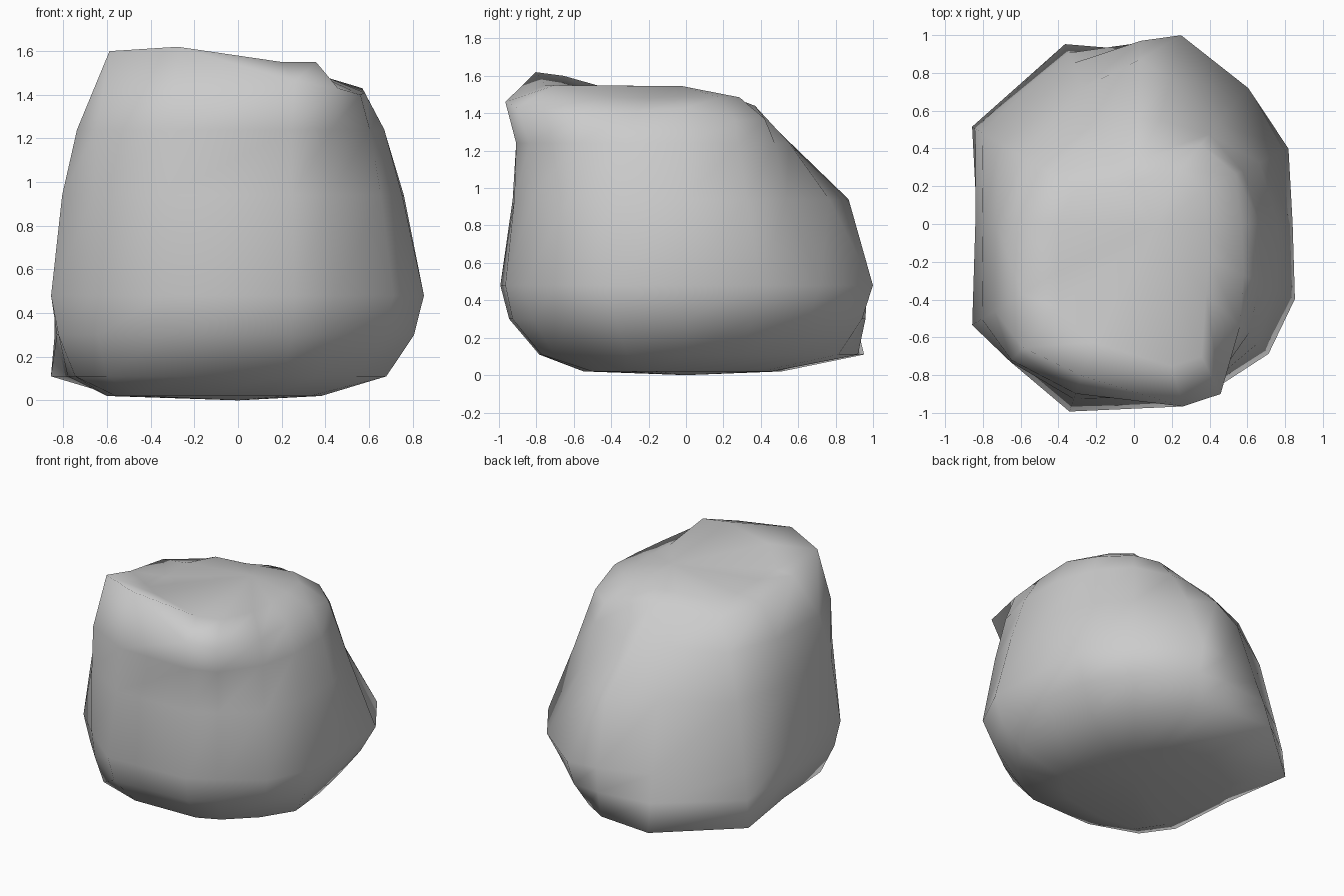
import bpy, bmesh
from math import radians, cos, sin

# Compass directions of the boulder's corners (counter-clockwise from +x)
ANGLES = [0, 26, 50, 76, 88, 111, 149, 180, 212, 228, 251, 285, 297, 316, 335]

# Horizontal rings: height, radius in each direction
RINGS = [
    (0.02, [.35, .33, .34, .41, .46, .55, .65, .60, .66, .68, .58, .52, .50, .46, .42]),
    (0.11, [.65, .66, .70, .84, .92, 1.02, 1.0, .78, .88, .90, .83, .80, .79, .76, .75]),
    (0.30, [.78, .81, .85, .97, .96, .97, .98, .83, .97, .96, 1.0, .96, .92, .92, .89]),
    (0.48, [.84, .91, .94, 1.03, .97, .91, .94, .84, 1.01, .98, 1.05, 1.0, .97, .99, .94]),
    (0.94, [.76, .74, .70, .79, .87, .77, .83, .80, .95, .98, .98, .95, .93, .91, .83]),
    (1.24, [.67, .64, .62, .57, .56, .55, .69, .73, .87, .97, .95, .94, .94, .84, .74]),
]
# Rim of the top: raised lip at the front left, jutting corner at the front right
RIM_R = [.57, .60, .55, .38, .34, .34, .53, .60, .70, .88, .85, 1.0, 1.01, .78, .64]
RIM_Z = [1.43, 1.36, 1.37, 1.44, 1.45, 1.43, 1.40, 1.46, 1.52, 1.60, 1.62, 1.46, 1.43, 1.40, 1.41]

bm = bmesh.new()


def ring(radii, heights):
    return [bm.verts.new((r * cos(radians(a)), r * sin(radians(a)), z))
            for a, r, z in zip(ANGLES, radii, heights)]


n = len(ANGLES)
loops = [ring(r, [z] * n) for z, r in RINGS]
loops.append(ring(RIM_R, RIM_Z))
# Shoulder inside the rim: high ridge along the front, shallow dip elsewhere
front = [240 < a < 300 for a in ANGLES]
loops.append(ring([r * (0.78 if f else 0.68) for r, f in zip(RIM_R, front)],
                  [1.55 if f else 1.485 for f in front]))

# Skin between neighbouring rings
for low, high in zip(loops, loops[1:]):
    for i in range(n):
        j = (i + 1) % n
        bm.faces.new((low[i], low[j], high[j], high[i]))

# Underside and crown fans
bottom = bm.verts.new((0, 0, 0))
crown = bm.verts.new((0.12, -0.02, 1.545))
for i in range(n):
    j = (i + 1) % n
    bm.faces.new((loops[0][j], loops[0][i], bottom))
    bm.faces.new((loops[-1][i], loops[-1][j], crown))

bmesh.ops.recalc_face_normals(bm, faces=bm.faces)
for f in bm.faces:
    f.smooth = True
mesh = bpy.data.meshes.new("boulder")
bm.to_mesh(mesh)
bm.free()
boulder = bpy.data.objects.new("boulder", mesh)
bpy.context.collection.objects.link(boulder)
